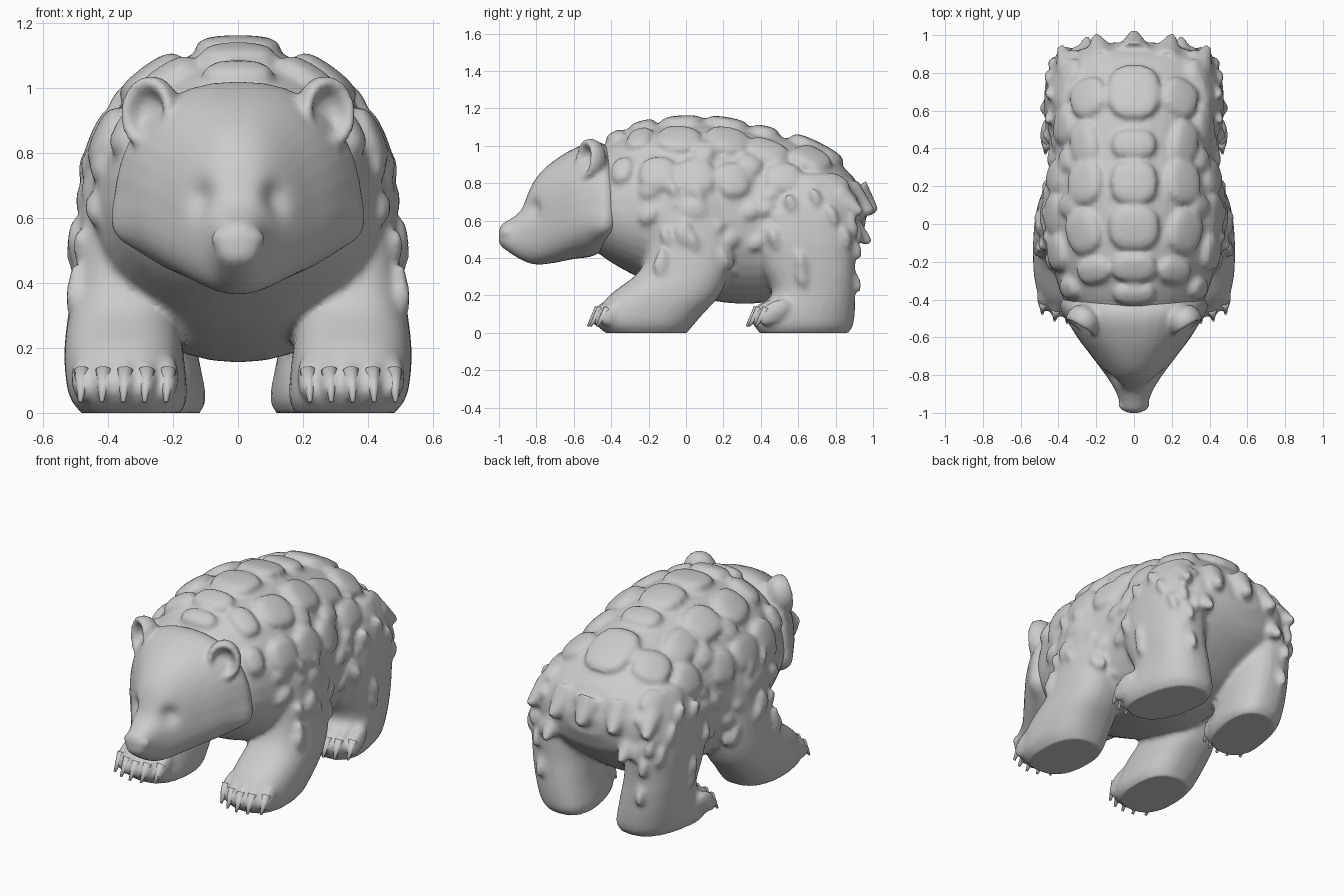
import bpy, bmesh, math, random
from math import sin, cos, pi, radians
from mathutils import Vector, Matrix

random.seed(4)
if "Cube" in bpy.data.objects:
    bpy.data.objects.remove(bpy.data.objects["Cube"])

grey = bpy.data.materials.new("stone grey")
grey.use_nodes = True
colour = (0.6, 0.6, 0.6, 1)
grey.diffuse_color = colour
grey.node_tree.nodes["Principled BSDF"].inputs["Base Color"].default_value = colour


def power(v, p):
    return math.copysign(abs(v) ** p, v)


def sample(rows, key):
    """Smoothly interpolate the rows by their first column."""
    i = max(k for k in range(len(rows) - 1) if k == 0 or rows[k][0] <= key)
    r = [rows[max(0, min(len(rows) - 1, i + d))] for d in (-1, 0, 1, 2)]
    span = r[2][0] - r[1][0]
    t = (key - r[1][0]) / span
    out = []
    for a, b, c, d in zip(*r):
        m0 = (c - a) / (r[2][0] - r[0][0]) * span
        m1 = (d - b) / (r[3][0] - r[1][0]) * span
        out.append(b + t * (m0 + t * (3 * (c - b) - 2 * m0 - m1 + t * (2 * (b - c) + m0 + m1))))
    return [key] + out[1:]


def loft(bm, rings):
    rings = [[bm.verts.new(p) for p in ring] for ring in rings]
    n = len(rings[0])
    for a, b in zip(rings, rings[1:]):
        for i in range(n):
            bm.faces.new((a[i], a[(i + 1) % n], b[(i + 1) % n], b[i]))
    bm.faces.new(rings[0])
    bm.faces.new(rings[-1])


def torso_point(rows, y, angle, box=0.95):
    """Point on a lengthwise form; the angle runs from the spine down the side."""
    _, top, bottom, width, mid = sample(rows, y)
    c = cos(angle)
    return Vector((width * power(sin(angle), box), y,
                   mid + (top - mid if c > 0 else mid - bottom) * power(c, box)))


def lengthwise(bm, rows, steps, box, n=36):
    ys = [rows[0][0] + (rows[-1][0] - rows[0][0]) * i / steps for i in range(steps + 1)]
    loft(bm, [[torso_point(rows, y, 2 * pi * k / n, box) for k in range(n)] for y in ys])


# Unit sphere rings shared by every blob
BALL = [[(sin(t) * cos(k * pi / 7), sin(t) * sin(k * pi / 7), cos(t)) for k in range(14)]
        for t in [0.12 + (pi - 0.24) * i / 7 for i in range(8)]]


def blob(bm, centre, size, basis=Matrix.Identity(3), box=1.0):
    """Ellipsoid, squarer as box falls below one."""
    loft(bm, [[Vector(centre) + basis @ Vector([power(c, box) * s for c, s in zip(p, size)])
               for p in ring] for ring in BALL])


def spike(bm, base, tip, radius):
    base, tip = Vector(base), Vector(tip)
    turn = (tip - base).to_track_quat("Z", "Y")
    loft(bm, [[end + turn @ Vector((r * cos(k * pi / 5), r * sin(k * pi / 5), 0)) for k in range(10)]
              for end, r in ((base, radius), (tip, radius * 0.25))])


def finish(name, bm, voxel=None, smooth=4):
    bmesh.ops.recalc_face_normals(bm, faces=bm.faces)
    mesh = bpy.data.meshes.new(name)
    bm.to_mesh(mesh)
    bm.free()
    mesh.materials.append(grey)
    ob = bpy.data.objects.new(name, mesh)
    bpy.context.collection.objects.link(ob)
    bpy.ops.object.select_all(action="DESELECT")
    ob.select_set(True)
    bpy.context.view_layer.objects.active = ob
    if voxel:
        mod = ob.modifiers.new("fuse", "REMESH")
        mod.mode, mod.voxel_size = "VOXEL", voxel
        mod = ob.modifiers.new("soften", "SMOOTH")
        mod.factor, mod.iterations = 0.5, smooth
        bpy.ops.object.convert(target="MESH")
    for v in ob.data.vertices:
        if v.co.z < 0:
            v.co.z = 0
    bpy.ops.object.shade_smooth()
    return ob


def press(ob, centre, radius, offset):
    """Push the surface softly around a point."""
    centre, offset = Vector(centre), Vector(offset)
    for v in ob.data.vertices:
        d = (v.co - centre).length / radius
        if d < 2.5:
            v.co += offset * math.exp(-d * d)


# Torso: y, top, bottom, half width, height of widest point
BODY = [(-0.54, 0.93, 0.48, 0.24, 0.66), (-0.42, 1.01, 0.39, 0.36, 0.65), (-0.3, 1.07, 0.32, 0.41, 0.64),
        (-0.15, 1.11, 0.25, 0.45, 0.63), (0.15, 1.12, 0.17, 0.46, 0.61), (0.4, 1.07, 0.16, 0.43, 0.59),
        (0.6, 1.02, 0.22, 0.43, 0.58), (0.75, 0.95, 0.32, 0.42, 0.60), (0.87, 0.86, 0.42, 0.37, 0.62),
        (0.93, 0.78, 0.50, 0.28, 0.63), (0.96, 0.70, 0.58, 0.12, 0.64)]
hide = bmesh.new()
lengthwise(hide, BODY, 40, 0.95)

# Legs: z, front y, back y, inner x, outer x
FRONT = [(-0.03, -0.38, -0.02, 0.2, 0.45), (0.03, -0.47, 0.03, 0.16, 0.51), (0.1, -0.48, 0.09, 0.16, 0.53),
         (0.2, -0.41, 0.18, 0.17, 0.535), (0.33, -0.25, 0.23, 0.19, 0.52), (0.5, -0.20, 0.25, 0.20, 0.50),
         (0.7, -0.20, 0.25, 0.18, 0.475), (0.85, -0.14, 0.2, 0.17, 0.43), (0.95, -0.05, 0.12, 0.2, 0.36)]
HIND = [(-0.03, 0.42, 0.84, 0.15, 0.40), (0.03, 0.37, 0.89, 0.11, 0.45), (0.08, 0.37, 0.90, 0.11, 0.46),
        (0.15, 0.42, 0.905, 0.12, 0.46), (0.22, 0.46, 0.905, 0.13, 0.46), (0.35, 0.40, 0.905, 0.14, 0.47),
        (0.5, 0.36, 0.91, 0.15, 0.475), (0.7, 0.42, 0.88, 0.17, 0.45), (0.85, 0.5, 0.8, 0.2, 0.38)]
claws = bmesh.new()


def leg(rows, side, splay):
    rings = []
    for i in range(31):
        z, y0, y1, x0, x1 = sample(rows, rows[0][0] + (rows[-1][0] - rows[0][0]) * i / 30)
        ring = []
        for k in range(28):
            a = 2 * pi * k / 28
            dy = (y1 - y0) / 2 * power(sin(a), 0.8)
            lean = -splay * dy * max(0, 1 - z / 0.3)
            ring.append((side * ((x0 + x1) / 2 + (x1 - x0) / 2 * power(cos(a), 0.8) + lean), (y0 + y1) / 2 + dy, z))
        rings.append(ring)
    loft(hide, rings)
    # Toes and claws
    _, y0, y1, x0, x1 = sample(rows, 0.06)
    tilt = Matrix.Rotation(radians(35), 3, "X")
    for k in range(-2, 3):
        x = (x0 + x1) / 2 + splay * (y1 - y0) / 2 + k * 0.066
        y = y0 + 0.012 * k * k
        blob(hide, (side * x, y + 0.055, 0.11), (0.034, 0.1, 0.055), tilt)
        spike(claws, (side * x, y + 0.02, 0.13), (side * (x + 0.006), y - 0.04, 0.035), 0.026)


for side in (1, -1):
    leg(FRONT, side, 0.03)
    leg(HIND, side, 0.18)


# Back plates: y, degrees from the spine, half length, half width
def plate(y, degrees, length, width, thick, box, turn=0.0):
    a = radians(degrees)
    p = torso_point(BODY, y, a)
    along = (torso_point(BODY, y + 0.02, a) - torso_point(BODY, y - 0.02, a)).normalized()
    across = (torso_point(BODY, y, a + 0.05) - torso_point(BODY, y, a - 0.05)).normalized()
    normal = across.cross(along).normalized()
    across = along.cross(normal)
    basis = Matrix((across, along, normal)).transposed() @ Matrix.Rotation(turn, 3, "Z")
    blob(hide, p, (width, length, thick), basis, box)


for y, length, width in ((-0.37, 0.06, 0.11), (-0.23, 0.08, 0.12), (-0.02, 0.12, 0.135),
                         (0.22, 0.12, 0.125), (0.42, 0.08, 0.12), (0.7, 0.16, 0.14)):
    plate(y, 0, length, width, 0.042, 0.75)
SIDE = [(-0.25, 29, 0.07, 0.1), (-0.04, 35, 0.12, 0.11), (0.22, 34, 0.12, 0.11), (0.43, 37, 0.12, 0.09),
        (0.67, 33, 0.11, 0.11), (-0.15, 64, 0.1, 0.1), (0.05, 66, 0.11, 0.11), (0.25, 66, 0.09, 0.1),
        (0.52, 59, 0.1, 0.09), (-0.34, 58, 0.06, 0.08), (0.04, 86, 0.08, 0.06), (0.8, 55, 0.08, 0.07),
        (0.1, 47, 0.06, 0.07), (0.34, 53, 0.07, 0.06), (0.67, 62, 0.08, 0.07)]
for y, degrees, length, width in SIDE:
    turn = random.uniform(-0.4, 0.5)
    for s in (1, -1):
        plate(y, s * degrees, length, width, 0.038, 0.8, s * turn)

# Shaggy tufts on the flanks, haunches and rump
for i in range(26):
    y, degrees, size = random.uniform(-0.25, 0.88), random.uniform(62, 108), random.uniform(0.035, 0.06)
    for s in (1, -1):
        plate(y, s * degrees, size * 1.5, size, 0.028, 1, s * 0.7)
for rows, low in ((FRONT, 0.33), (HIND, 0.25)):
    for i in range(16):
        z, y0, y1, x0, x1 = sample(rows, random.uniform(low, 0.75))
        a = random.uniform(-0.6, 1.6)
        x = (x0 + x1) / 2 + (x1 - x0) / 2 * power(cos(a), 0.8)
        y = (y0 + y1) / 2 + (y1 - y0) / 2 * power(sin(a), 0.8)
        for s in (1, -1):
            tilt = Matrix.Rotation(s * 0.15 * cos(a), 3, "Y") @ Matrix.Rotation(0.35, 3, "X")
            blob(hide, (s * x, y, z), (0.026, 0.03, 0.065), tilt)
spike(hide, (0, 0.9, 0.74), (0, 1.015, 0.645), 0.1)
for s in (1, -1):
    spike(hide, (s * 0.17, 0.86, 0.74), (s * 0.2, 0.995, 0.64), 0.1)
    spike(hide, (s * 0.34, 0.82, 0.72), (s * 0.39, 0.94, 0.64), 0.08)
    spike(hide, (s * 0.25, 0.86, 0.58), (s * 0.25, 0.985, 0.48), 0.08)
finish("hide", hide, 0.015, 5)
finish("claws", claws)

# Head
HEAD = [(-1.0, 0.555, 0.48, 0.03, 0.52), (-0.985, 0.58, 0.46, 0.06, 0.52), (-0.93, 0.615, 0.42, 0.08, 0.52),
        (-0.88, 0.66, 0.39, 0.1, 0.53), (-0.83, 0.78, 0.37, 0.13, 0.54), (-0.78, 0.855, 0.365, 0.165, 0.56),
        (-0.7, 0.925, 0.375, 0.225, 0.59), (-0.6, 0.985, 0.395, 0.3, 0.62), (-0.5, 1.02, 0.41, 0.355, 0.64),
        (-0.43, 1.005, 0.45, 0.38, 0.63), (-0.38, 0.94, 0.50, 0.35, 0.61), (-0.34, 0.82, 0.56, 0.24, 0.62)]
head = bmesh.new()
lengthwise(head, HEAD, 50, 0.87)
blob(head, (0, -0.958, 0.535), (0.085, 0.045, 0.045))

# Cupped ears
EAR = [(0.005, -0.03), (0.045, -0.02), (0.07, 0.02), (0.085, 0.03), (0.1, 0.02),
       (0.105, -0.02), (0.09, -0.06), (0.05, -0.09), (0.005, -0.1)]
for s in (1, -1):
    turn = Vector((s * 0.5, -0.85, 0.1)).to_track_quat("Z", "Y").to_matrix()
    loft(head, [[Vector((s * 0.275, -0.525, 0.925)) + turn @ Vector((r * 0.9 * cos(k * pi / 12), r * 1.1 * sin(k * pi / 12), h))
                 for k in range(24)] for r, h in EAR])
head = finish("head", head, 0.013, 3)

# Eye sockets, lids and cheeks
for s in (1, -1):
    press(head, (s * 0.12, -0.83, 0.66), 0.055, (-s * 0.015, 0.03, 0))
    press(head, (s * 0.135, -0.82, 0.655), 0.02, (0, -0.012, 0))
    press(head, (s * 0.39, -0.46, 0.58), 0.09, (s * 0.015, 0, -0.02))
